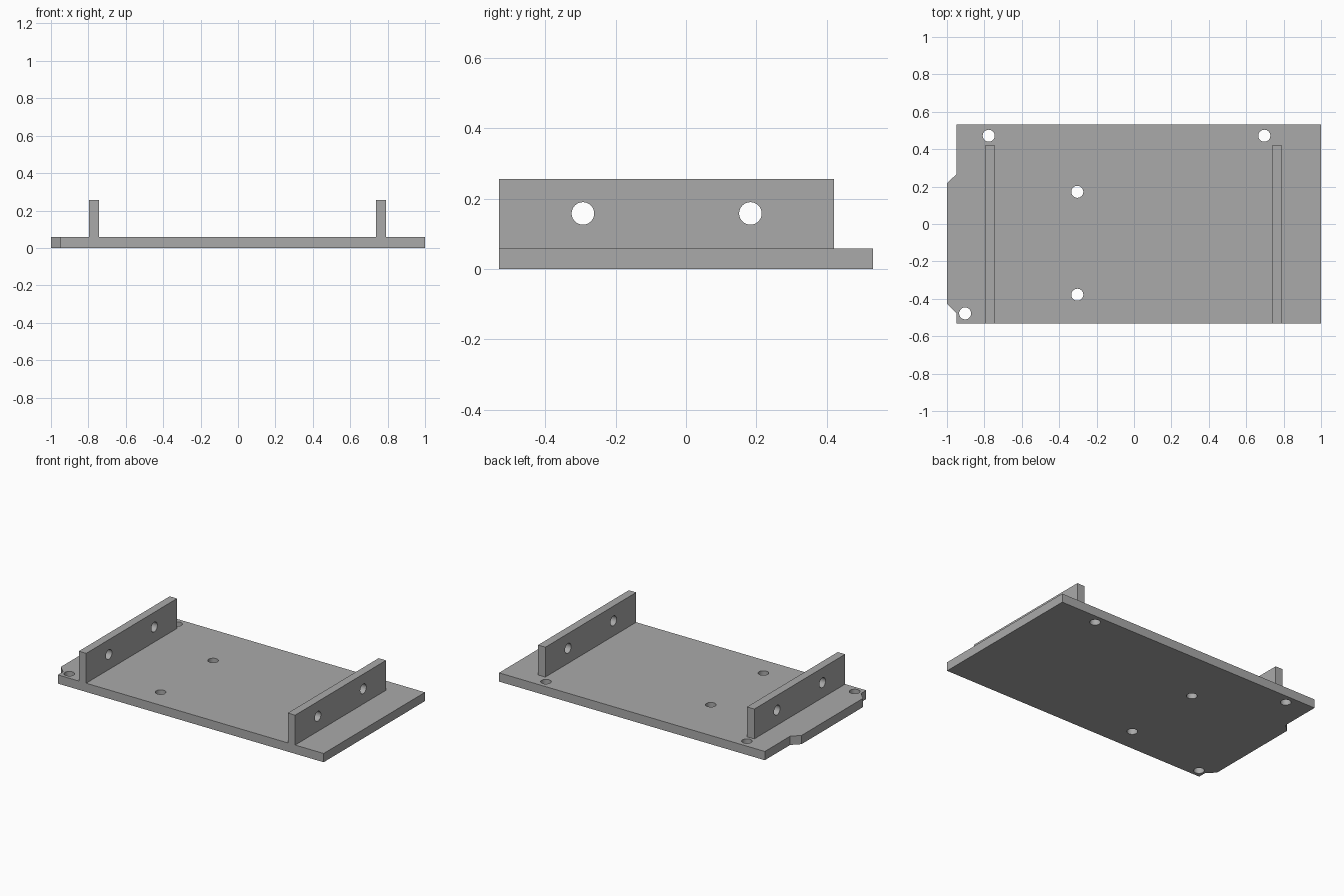
import bpy
import bmesh
from mathutils import Matrix

cube = bpy.data.objects.get("Cube")
if cube:
    bpy.data.objects.remove(cube, do_unlink=True)

grey = bpy.data.materials.new("plain grey")
grey.use_nodes = True
colour = (0.4, 0.4, 0.4, 1)
grey.diffuse_color = colour
grey.node_tree.nodes["Principled BSDF"].inputs["Base Color"].default_value = colour

BASE_TOP, WALL_TOP = 0.058, 0.256
FRONT, BACK = -0.531, 0.531
HOLE_RADIUS = 0.032


def make_object(name, bm):
    bmesh.ops.recalc_face_normals(bm, faces=bm.faces)
    mesh = bpy.data.meshes.new(name)
    bm.to_mesh(mesh)
    bm.free()
    mesh.materials.append(grey)
    obj = bpy.data.objects.new(name, mesh)
    bpy.context.collection.objects.link(obj)
    return obj


def prism(name, outline, bottom, top):
    bm = bmesh.new()
    face = bm.faces.new([bm.verts.new((x, y, bottom)) for x, y in outline])
    raised = bmesh.ops.extrude_face_region(bm, geom=[face])["geom"]
    bmesh.ops.translate(bm, vec=(0, 0, top - bottom),
                        verts=[v for v in raised if isinstance(v, bmesh.types.BMVert)])
    return make_object(name, bm)


def cylinder(name, centre, depth, axis):
    bm = bmesh.new()
    turn = Matrix.Rotation(1.570796, 4, "Y") if axis == "X" else Matrix()
    bmesh.ops.create_cone(bm, cap_ends=True, segments=48, radius1=HOLE_RADIUS,
                          radius2=HOLE_RADIUS, depth=depth,
                          matrix=Matrix.Translation(centre) @ turn)
    return make_object(name, bm)


def combine(target, other, operation):
    other.hide_render = True
    mod = target.modifiers.new(operation.title(), "BOOLEAN")
    mod.operation, mod.solver, mod.object = operation, "EXACT", other
    bpy.context.view_layer.objects.active = target
    bpy.ops.object.modifier_apply(modifier=mod.name)
    bpy.data.objects.remove(other, do_unlink=True)


# Base plate with the chamfered tab on one end
plate = prism("mounting_plate", [
    (1, FRONT), (1, BACK), (-0.95, BACK), (-0.95, 0.266), (-1, 0.217),
    (-1, -0.427), (-0.95, -0.477), (-0.95, FRONT)], 0, BASE_TOP)

# Two upright rails, fused to the plate and flush with its front edge
for x0, x1 in ((-0.796, -0.742), (0.737, 0.791)):
    rail = prism("rail", [(x0, FRONT), (x1, FRONT), (x1, 0.421), (x0, 0.421)],
                 BASE_TOP / 2, WALL_TOP)
    combine(plate, rail, "UNION")

# Screw holes through the plate
for x, y in ((-0.777, 0.472), (0.697, 0.472), (-0.303, 0.172),
             (-0.303, -0.378), (-0.903, -0.478)):
    combine(plate, cylinder("plate_hole", (x, y, 0), 0.3, "Z"), "DIFFERENCE")

# Cross holes through both rails
for y in (-0.293, 0.183):
    combine(plate, cylinder("rail_hole", (0, y, 0.158), 2.4, "X"), "DIFFERENCE")

# Smooth hole walls, crisp edges
bpy.ops.object.select_all(action="DESELECT")
plate.select_set(True)
bpy.context.view_layer.objects.active = plate
bpy.ops.object.shade_smooth_by_angle()
